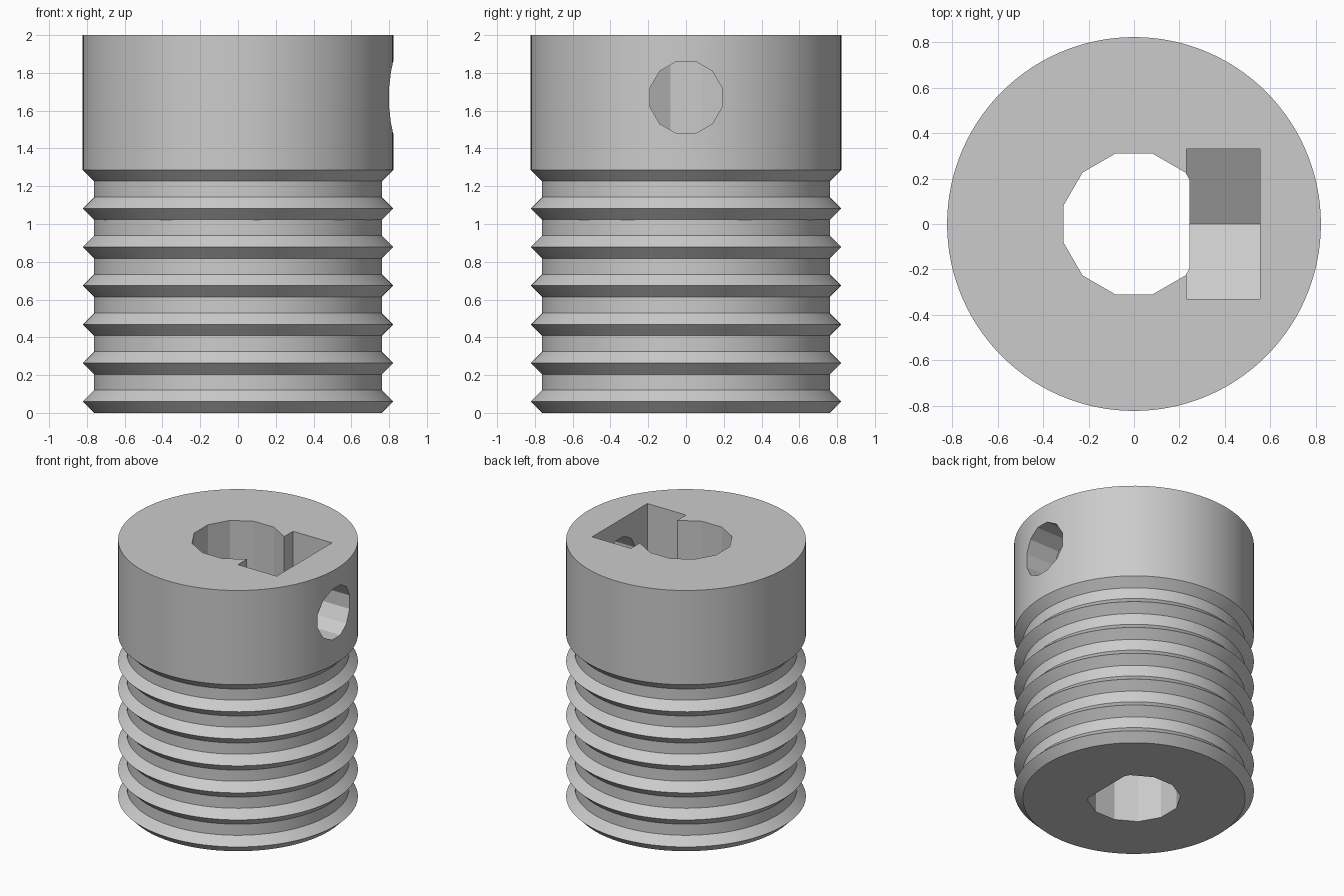
import bpy
import bmesh
import math

cube = bpy.data.objects.get("Cube")
if cube:
    bpy.data.objects.remove(cube, do_unlink=True)

OUTER, ROOT = 0.822, 0.762      # crest and groove radii
PITCH, RAMP = 0.2045, 0.06      # groove spacing and bevel height
HOLE_Z = 1.67

grey = bpy.data.materials.new("light grey")
grey.use_nodes = True
grey.diffuse_color = (0.6, 0.6, 0.6, 1)
grey.node_tree.nodes["Principled BSDF"].inputs["Base Color"].default_value = (0.6, 0.6, 0.6, 1)


def make_object(name, bm):
    bmesh.ops.recalc_face_normals(bm, faces=bm.faces)
    mesh = bpy.data.meshes.new(name)
    bm.to_mesh(mesh)
    bm.free()
    mesh.materials.append(grey)
    obj = bpy.data.objects.new(name, mesh)
    bpy.context.collection.objects.link(obj)
    return obj


def prism(name, points, offset):
    """Extrude a closed outline of 3D points along an offset."""
    bm = bmesh.new()
    face = bm.faces.new([bm.verts.new(p) for p in points])
    result = bmesh.ops.extrude_face_region(bm, geom=[face], use_keep_orig=True)
    verts = [v for v in result["geom"] if isinstance(v, bmesh.types.BMVert)]
    bmesh.ops.translate(bm, verts=verts, vec=offset)
    return make_object(name, bm)


def polygon(radius, sides):
    """Regular polygon with a flat side facing each axis."""
    angles = [(i + 0.5) * math.tau / sides for i in range(sides)]
    return [(radius * math.cos(a), radius * math.sin(a)) for a in angles]


# Grooved body: lathe profile with repeated ridges and a plain collar
profile = [(ROOT, 0)]
for i in range(7):
    crest = RAMP + i * PITCH
    if i:
        profile.append((ROOT, crest - RAMP))
    profile.append((OUTER, crest))
    if i < 6:
        profile.append((ROOT, crest + RAMP))
profile.append((OUTER, 2))
profile = [(0, 0)] + profile + [(0, 2)]

bm = bmesh.new()
verts = [bm.verts.new((r, 0, z)) for r, z in profile]
edges = [bm.edges.new(pair) for pair in zip(verts, verts[1:])]
bmesh.ops.spin(bm, geom=verts + edges, cent=(0, 0, 0), axis=(0, 0, 1),
               angle=math.tau, steps=120, use_duplicate=False)
bmesh.ops.remove_doubles(bm, verts=bm.verts, dist=0.0005)
bmesh.ops.dissolve_degenerate(bm, edges=bm.edges, dist=0.0005)
body = make_object("pulley_body", bm)

# Shaft bore with one flat towards +x
FLAT = 0.245
drop = 0.193
bore = [(x, y, -0.1) for x, y in polygon(0.32, 12) if x < FLAT]
bore += [(FLAT, drop, -0.1), (FLAT, -drop, -0.1)]
bore.sort(key=lambda p: math.atan2(p[1], p[0]))
bore_cutter = prism("bore_cutter", bore, (0, 0, 2.2))

# Nut slot, open at the top with a V-shaped floor
HALF = 0.33
side = HALF / math.sqrt(3)
slot = [(0.23, 0, HOLE_Z - 2 * side), (0.23, HALF, HOLE_Z - side), (0.23, HALF, 2.1),
        (0.23, -HALF, 2.1), (0.23, -HALF, HOLE_Z - side)]
slot_cutter = prism("nut_slot_cutter", slot, (0.325, 0, 0))

# Set screw hole through the collar
screw = [(0.1, y, HOLE_Z + z) for y, z in polygon(0.197, 12)]
screw_cutter = prism("screw_hole_cutter", screw, (0.9, 0, 0))

# Cut the body and apply the cuts
for cutter in (bore_cutter, slot_cutter, screw_cutter):
    cutter.hide_render = True
    mod = body.modifiers.new(cutter.name, "BOOLEAN")
    mod.operation = "DIFFERENCE"
    mod.solver = "EXACT"
    mod.object = cutter
bpy.ops.object.select_all(action="DESELECT")
body.select_set(True)
bpy.context.view_layer.objects.active = body
for mod in list(body.modifiers):
    bpy.ops.object.modifier_apply(modifier=mod.name)
for cutter in (bore_cutter, slot_cutter, screw_cutter):
    bpy.data.objects.remove(cutter, do_unlink=True)

bpy.ops.object.shade_smooth_by_angle(angle=math.radians(20))
